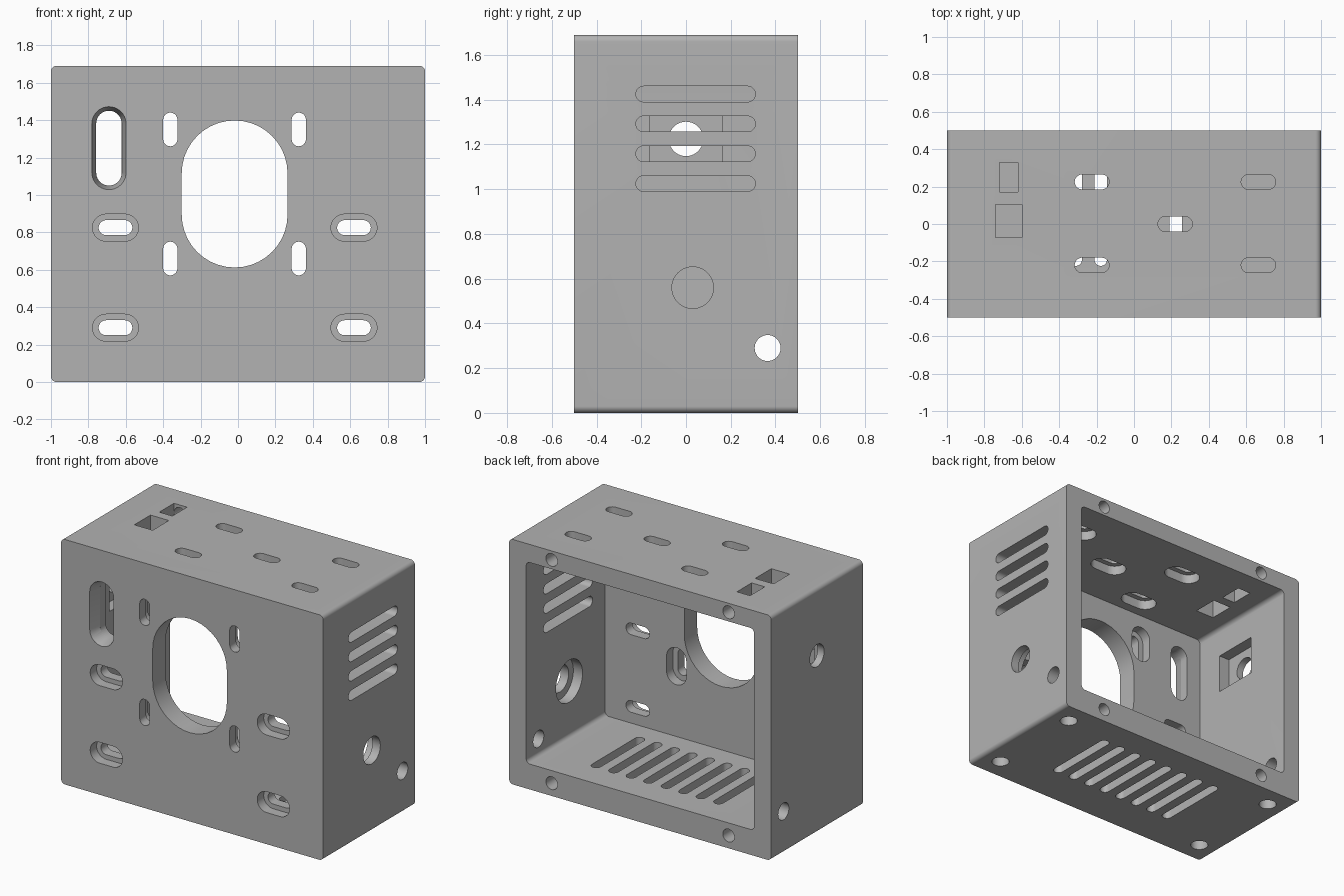
import bpy, bmesh, math
from mathutils import Vector

if "Cube" in bpy.data.objects:
    bpy.data.objects.remove(bpy.data.objects["Cube"], do_unlink=True)

grey = bpy.data.materials.new("plain grey")
grey.use_nodes = True
grey.diffuse_color = (0.45, 0.45, 0.45, 1)
grey.node_tree.nodes["Principled BSDF"].inputs["Base Color"].default_value = grey.diffuse_color


def outline(hw, hh, r, steps=10):
    """Rounded rectangle from half sizes and corner radius."""
    if r == 0:
        return [(hw, hh), (-hw, hh), (-hw, -hh), (hw, -hh)]
    pts = []
    for q, (sx, sy) in enumerate([(1, 1), (-1, 1), (-1, -1), (1, -1)]):
        for i in range(steps + 1):
            a = math.pi / 2 * (q + i / steps)
            pts.append((sx * (hw - r) + r * math.cos(a), sy * (hh - r) + r * math.sin(a)))
    return pts


def prism(name, axis, centre, half, span, r=None, shrink=0.0):
    """Rounded prism along an axis; r=None gives full round ends, shrink tapers the far end."""
    r = min(half) if r is None else r
    bm = bmesh.new()
    rings = []
    for t, s in zip(span, (0.0, shrink)):
        ring = []
        for u, v in outline(half[0] - s, half[1] - s, max(r - s, 0)):
            u, v = u + centre[0], v + centre[1]
            ring.append(bm.verts.new({"x": (t, u, v), "y": (u, t, v), "z": (u, v, t)}[axis]))
        rings.append(ring)
    n = len(rings[0])
    bm.faces.new(rings[0])
    bm.faces.new(rings[1][::-1])
    for i in range(n):
        j = (i + 1) % n
        bm.faces.new([rings[0][i], rings[1][i], rings[1][j], rings[0][j]])
    bmesh.ops.remove_doubles(bm, verts=bm.verts, dist=1e-5)
    bmesh.ops.recalc_face_normals(bm, faces=bm.faces)
    mesh = bpy.data.meshes.new(name)
    bm.to_mesh(mesh)
    bm.free()
    mesh.materials.append(grey)
    ob = bpy.data.objects.new(name, mesh)
    bpy.context.scene.collection.objects.link(ob)
    return ob


H = 1.69
body = prism("enclosure_body", "y", (0, H / 2), (1, H / 2), (-0.5, 0.5), 0.03)
cutters = []


def cut(*args, **kw):
    ob = prism("cutter", *args, **kw)
    ob.hide_render = True
    cutters.append(ob)


FRONT, LEFT, RIGHT = (-0.6, -0.3), (0.8, 1.1), (-1.1, -0.8)
TOP, BOTTOM = (1.5, 1.8), (-0.1, 0.3)

# Main cavity, open at the back
cut("y", (0, 0.87), (0.87, 0.695), (-0.36, 0.6), 0.03)

# Front: large window and tall bevelled slot
cut("y", (-0.018, 1.005), (0.283, 0.393), FRONT)
cut("y", (-0.69, 1.25), (0.068, 0.2), FRONT)
cut("y", (-0.69, 1.25), (0.092, 0.222), (-0.501, -0.42), shrink=0.023)

# Front: stepped mounting slots, recessed outside
for x in (-0.655, 0.62):
    for z in (0.29, 0.825):
        cut("y", (x, z), (0.09, 0.04), FRONT)
        cut("y", (x, z), (0.123, 0.072), (-0.6, -0.43))

# Front: slots round the window, recessed inside
for x in (-0.362, 0.325):
    for z in (0.66, 1.35):
        cut("y", (x, z), (0.038, 0.09), FRONT)
        cut("y", (x, z), (0.075, 0.128), (-0.43, -0.3))

# Left side: vents and stepped round port
for i in range(4):
    cut("x", (0.043, 1.025 + i * 0.1335), (0.267, 0.035), LEFT)
cut("x", (0.03, 0.56), (0.093, 0.093), LEFT)
cut("x", (0.03, 0.56), (0.145, 0.145), (0.8, 0.94))

# Right side: round port with a square inner pocket
cut("x", (0, 1.225), (0.077, 0.077), RIGHT)
cut("x", (0, 1.225), (0.16, 0.135), (-0.95, -0.8), r=0)

# Holes through both sides near the back
for span in (LEFT, RIGHT):
    cut("x", (0.365, 0.29), (0.058, 0.058), span)

# Top: stepped slots and two rectangular openings
for x, y in [(-0.225, 0.225), (-0.225, -0.22), (0.22, 0), (0.665, 0.225), (0.665, -0.22)]:
    cut("z", (x, y), (0.092, 0.04), TOP)
    cut("z", (x, y), (0.128, 0.075), (1.5, 1.63))
cut("z", (-0.67, 0.25), (0.05, 0.08), TOP, r=0)
cut("z", (-0.67, 0.015), (0.07, 0.088), TOP, r=0)

# Bottom: vents and blind foot holes
for i in range(8):
    cut("z", (-0.445 + i * 0.1335, 0.043), (0.033, 0.267), BOTTOM)
for x in (-0.855, 0.855):
    for y in (-0.35, 0.35):
        cut("z", (x, y), (0.057, 0.057), (-0.1, 0.12))

# Back rim: blind screw holes
for x in (-0.675, 0.675):
    for z in (0.088, 1.628):
        cut("y", (x, z), (0.044, 0.044), (0.3, 0.6))

# Apply all cuts, then remove the cutters
for ob in cutters:
    mod = body.modifiers.new("cut", "BOOLEAN")
    mod.operation, mod.solver, mod.object = "DIFFERENCE", "EXACT", ob
deps = bpy.context.evaluated_depsgraph_get()
result = bpy.data.meshes.new_from_object(body.evaluated_get(deps))
body.modifiers.clear()
body.data = result
for ob in cutters:
    bpy.data.objects.remove(ob, do_unlink=True)
result.materials.clear()
result.materials.append(grey)
for p in result.polygons:
    p.material_index = 0

bpy.context.view_layer.objects.active = body
body.select_set(True)
bpy.ops.object.shade_smooth_by_angle(angle=math.radians(30))
